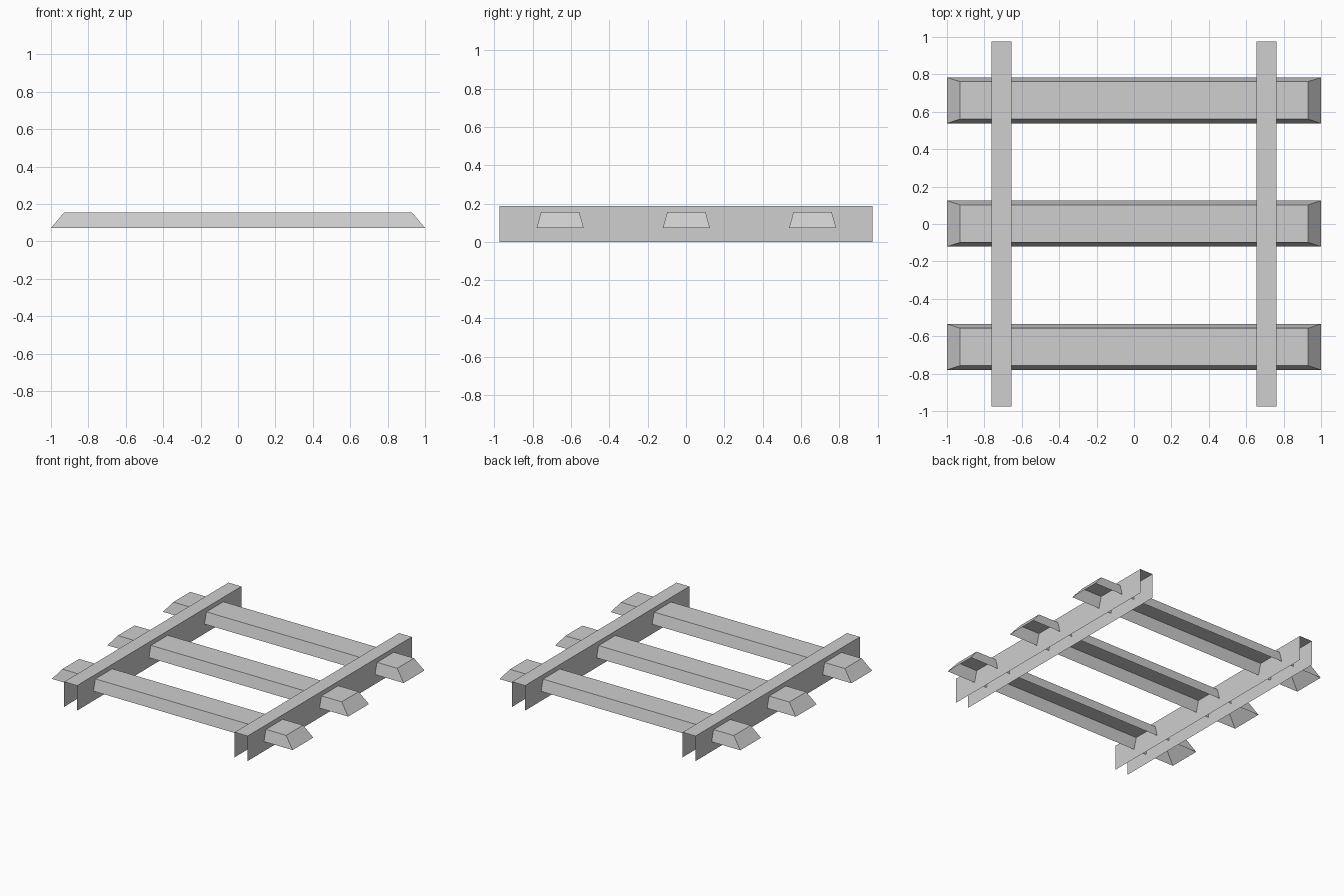
import bpy
import bmesh

cube = bpy.data.objects.get("Cube")
if cube:
    bpy.data.objects.remove(cube, do_unlink=True)

steel = bpy.data.materials.new("light_grey")
steel.use_nodes = True
GREY = (0.62, 0.62, 0.62, 1)
steel.diffuse_color = GREY
steel.node_tree.nodes["Principled BSDF"].inputs["Base Color"].default_value = GREY


def open_shell(name, centre, base, top, z0, z1, open_ends=False):
    """Thin sheet trough, open below; base and top are half sizes in x and y."""
    bm = bmesh.new()
    bmesh.ops.create_cube(bm, size=2)
    bm.normal_update()
    drop = [f for f in bm.faces
            if f.normal.z < -0.5 or (open_ends and abs(f.normal.y) > 0.5)]
    bmesh.ops.delete(bm, geom=drop, context='FACES')
    for v in bm.verts:
        half, z = (top, z1) if v.co.z > 0 else (base, z0)
        v.co = (v.co.x * half[0], v.co.y * half[1], z)
    mesh = bpy.data.meshes.new(name)
    bm.to_mesh(mesh)
    bm.free()
    mesh.materials.append(steel)
    obj = bpy.data.objects.new(name, mesh)
    obj.location = (centre[0], centre[1], 0)
    bpy.context.collection.objects.link(obj)


# Sleepers: tapered troughs that pass through both rails
for name, y in (("front", -0.657), ("middle", 0.002), ("back", 0.661)):
    open_shell(name + "_sleeper", (0, y), (1, 0.123), (0.93, 0.1), 0.072, 0.155)

# Rails: upside-down channels, open at both ends
for name, side in (("left", 1), ("right", -1)):
    half = (0.0535, 0.975)
    open_shell(name + "_rail", (side * 0.7085, 0), half, half, 0, 0.188, True)
